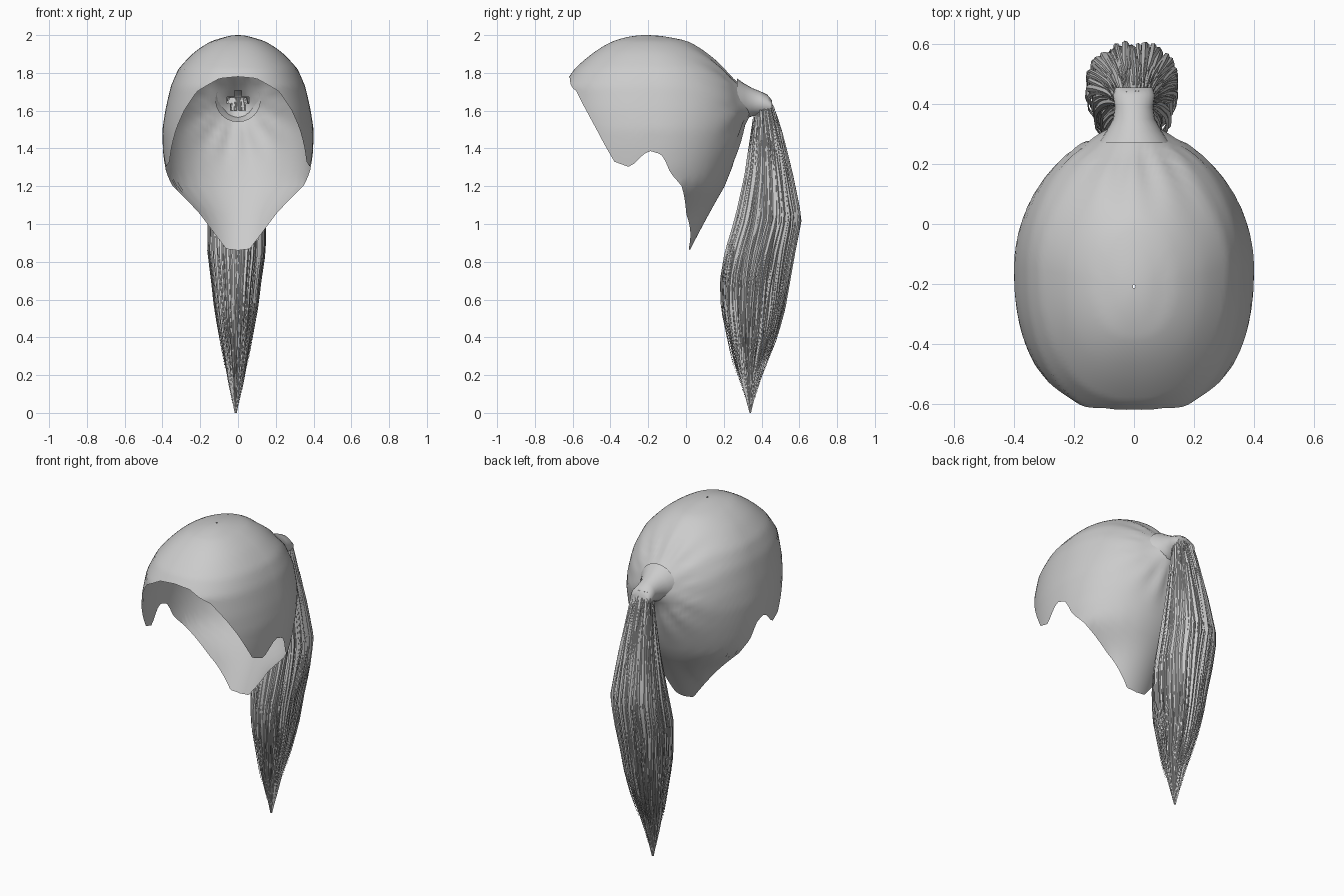
import bpy, bmesh, math, random
from mathutils import Vector

if "Cube" in bpy.data.objects:
    bpy.data.objects.remove(bpy.data.objects["Cube"])

random.seed(4)
hair = bpy.data.materials.new("hair_grey")
hair.diffuse_color = (0.6, 0.6, 0.6, 1)
hair.use_nodes = True
hair.node_tree.nodes["Principled BSDF"].inputs["Base Color"].default_value = hair.diffuse_color


def interp(table, v):
    """Linear lookup of a row in a table sorted by its first column."""
    if v <= table[0][0]:
        return table[0][1:]
    for p, q in zip(table, table[1:]):
        if v <= q[0]:
            f = (v - p[0]) / (q[0] - p[0])
            return [a + (b - a) * f for a, b in zip(p[1:], q[1:])]
    return table[-1][1:]


def finish(name, bm, angle=50):
    me = bpy.data.meshes.new(name)
    bm.to_mesh(me)
    bm.free()
    ob = bpy.data.objects.new(name, me)
    bpy.context.collection.objects.link(ob)
    me.materials.append(hair)
    bpy.ops.object.select_all(action='DESELECT')
    ob.select_set(True)
    bpy.context.view_layer.objects.active = ob
    bpy.ops.object.shade_smooth_by_angle(angle=math.radians(angle))
    return ob


def loft(bm, rings):
    """Bridge closed rings of equal size."""
    rows = [[bm.verts.new(p) for p in r] for r in rings]
    n = len(rows[0])
    for a, b in zip(rows, rows[1:]):
        for i in range(n):
            j = (i + 1) % n
            bm.faces.new((a[i], b[i], b[j], a[j]))
    return rows


# Cap: section sizes by height (z, half width, back y, front y, centre y)
section = [(2.0, 0, -.21, -.21, -.21), (1.985, .085, -.07, -.33, -.20),
           (1.97, .135, .00, -.38, -.19), (1.91, .23, .10, -.485, -.17),
           (1.82, .315, .20, -.59, -.15), (1.73, .355, .275, -.65, -.15),
           (1.6, .385, .315, -.66, -.15), (1.5, .40, .305, -.65, -.15),
           (1.4, .398, .28, -.65, -.15), (1.3, .39, .245, -.65, -.15),
           (1.2, .37, .205, -.65, -.15), (1.05, .24, .12, -.6, -.15),
           (.86, .18, .02, -.5, -.15)]
section = [(math.sqrt(2 - r[0]),) + r[1:] for r in section]
# Hem height by angle from the nape round to the forehead
hem = [(0, .86), (20, .868), (35, .94), (56, 1.05), (69, 1.2), (80, 1.27),
       (86, 1.36), (94, 1.39), (104, 1.30), (114, 1.33), (135, 1.6),
       (146, 1.7), (166, 1.77), (180, 1.78)]
TIE_Z = 1.645


def cap_point(deg, t):
    a = abs((deg + 180) % 360 - 180)
    z = 2 - (2 - interp(hem, a)[0]) * t ** 1.8
    w, back, front, mid = interp(section, math.sqrt(max(0, 2 - z)))
    s, c = math.sin(math.radians(deg)), math.cos(math.radians(deg))
    e = 1.0 if c > 0 else 2 / 2.3
    x = w * math.copysign(abs(s) ** e, s)
    y = mid + ((back - mid) if c > 0 else (front - mid)) * abs(c) ** e
    if y > -.1:
        # pulled-back locks gather toward the tie
        r = math.hypot(x, z - TIE_Z)
        y += .09 * max(0, 1 - r / .16) ** 2
        fade = max(0, 1 - abs(r - .2) / .16)
        y += .007 * fade * math.sin(13 * math.atan2(z - TIE_Z, x))
    return (x, y, z)


bm = bmesh.new()
ROWS, COLS = 34, 120
loft(bm, [[cap_point(360 * i / COLS, max(j, .15) / ROWS) for i in range(COLS)]
          for j in range(ROWS + 1)])
hole = [f for f in bm.faces if f.calc_center_median().y > .2 and
        math.hypot(f.calc_center_median().x, f.calc_center_median().z - TIE_Z) < .05]
bmesh.ops.delete(bm, geom=hole, context='FACES')
bmesh.ops.remove_doubles(bm, verts=bm.verts, dist=.004)
bmesh.ops.recalc_face_normals(bm, faces=bm.faces)
top = max(bm.faces, key=lambda f: f.calc_center_median().z)
if top.normal.z < 0:
    bmesh.ops.reverse_faces(bm, faces=bm.faces)
finish("hair_cap", bm)

# Tie: flared neck joining cap and ponytail (y, z, half width, half height)
neck = [(.27, 1.655, .12, .115), (.31, 1.65, .092, .093), (.35, 1.645, .07, .075),
        (.39, 1.64, .064, .064), (.43, 1.63, .07, .055), (.455, 1.62, .062, .035)]
bm = bmesh.new()
rows = loft(bm, [[(w * math.cos(k * math.tau / 24), y, z + h * math.sin(k * math.tau / 24))
                  for k in range(24)] for y, z, w, h in neck])
bm.faces.new(rows[-1])
bmesh.ops.recalc_face_normals(bm, faces=bm.faces)
finish("hair_tie_neck", bm)

# Ponytail: (drop below the tie, front y, back y, half width)
tail = [(0, .385, .445, .05), (.04, .365, .465, .068), (.2, .345, .515, .085),
        (.42, .315, .565, .115), (.64, .265, .61, .145), (.82, .21, .575, .145),
        (.97, .185, .55, .125), (1.12, .19, .525, .11), (1.27, .22, .485, .085),
        (1.42, .25, .425, .06), (1.55, .295, .38, .035), (1.67, .335, .345, .007)]


def tail_point(ang, drop, scale):
    f, b, w = interp(tail, drop)
    s = math.sin(ang)
    x = w * scale * math.cos(ang) * (1 + .3 * s) - .012 * drop / 1.67
    return Vector((x, (f + b) / 2 + (b - f) / 2 * scale * s, 1.67 - drop))


bm = bmesh.new()
N = 72
ridge = [random.uniform(.84, .98) if k % 2 else random.uniform(.78, .86) for k in range(N)]
rows = loft(bm, [[tail_point(k * math.tau / N, d * 1.67 / 30,
                             ridge[k] * (1 - .3 * max(0, d / 30 - .55)))
                  for k in range(N)] for d in range(31)])
bm.faces.new(rows[0])
bm.faces.new(rows[-1])
bmesh.ops.recalc_face_normals(bm, faces=bm.faces)
finish("ponytail_core", bm, 40)

# Loose strands: thin tapered locks laid along the ponytail
bm = bmesh.new()
for k in range(190):
    ang = k * 2.39996
    scale = random.uniform(.82, 1.02)
    end = random.uniform(1.15, 1.5) if scale > .93 else random.uniform(1.3, 1.62)
    start = random.uniform(.03, .3)
    phase, width = random.uniform(0, 6), random.uniform(.006, .012)
    rings = []
    for j in range(15):
        t = j / 14
        d = start + (end - start) * t
        a = ang + .05 * math.sin(phase + 5 * t)
        p = tail_point(a, d, scale)
        r = width * min(1, .3 + 4 * t) * (1 - t ** 3) + .0006
        out = Vector((math.cos(a), math.sin(a), 0))
        side = Vector((-out.y, out.x, 0))
        rings.append([p + out * r * .6, p + side * r, p - side * r])
    rows = loft(bm, rings)
    bm.faces.new(rows[0])
    bm.faces.new(rows[-1])
bmesh.ops.recalc_face_normals(bm, faces=bm.faces)
finish("ponytail_strands", bm, 40)
